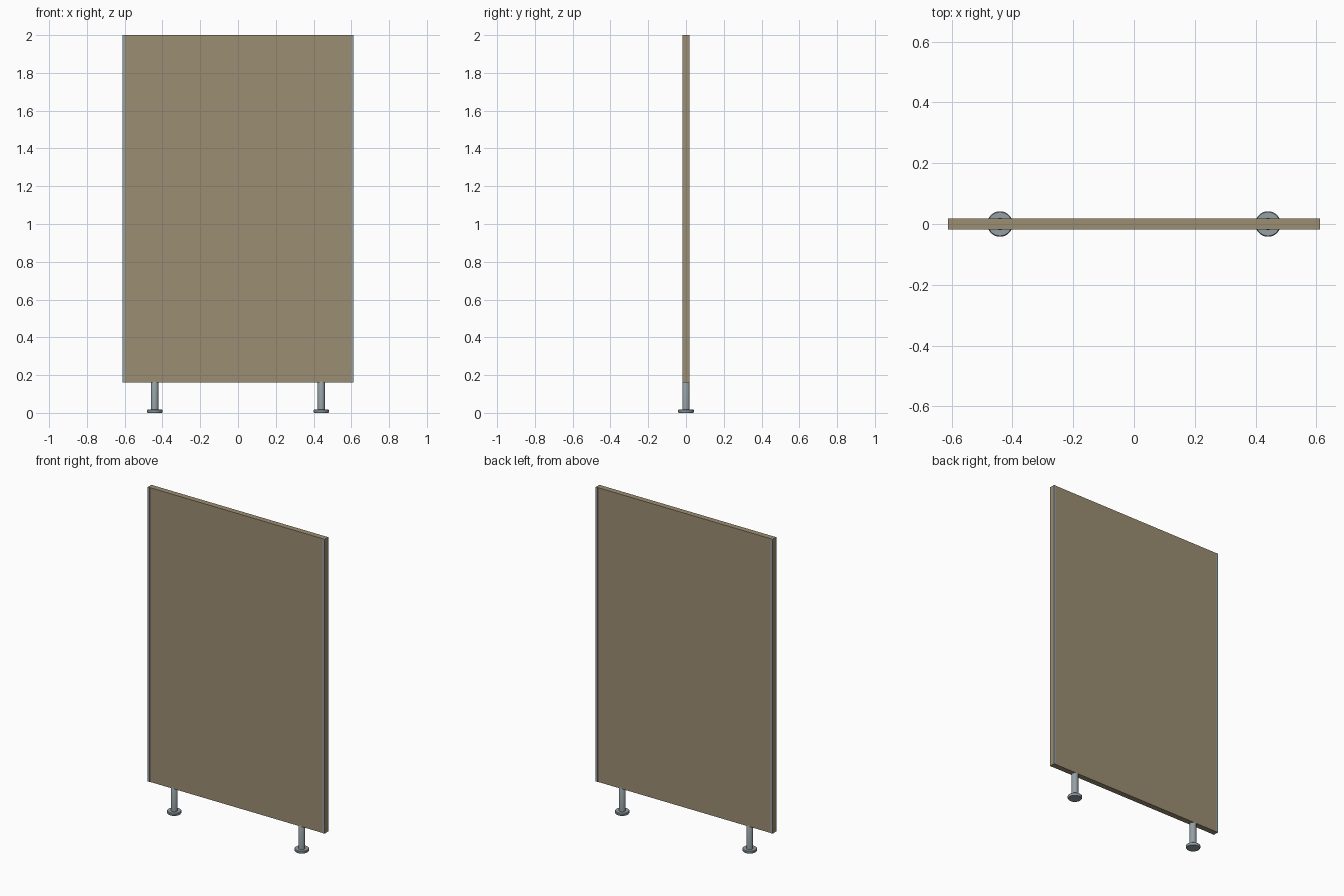
import bpy, bmesh, math

if "Cube" in bpy.data.objects:
    bpy.data.objects.remove(bpy.data.objects["Cube"])

def material(name, rgb):
    m = bpy.data.materials.new(name)
    m.diffuse_color = (*rgb, 1)
    m.use_nodes = True
    m.node_tree.nodes["Principled BSDF"].inputs["Base Color"].default_value = m.diffuse_color
    return m

wood = material("wood", (0.33, 0.27, 0.17))
metal = material("metal", (0.30, 0.35, 0.38))

def box(name, x0, x1, y0, y1, z0, z1, mat):
    bm = bmesh.new()
    bmesh.ops.create_cube(bm, size=1)
    for v in bm.verts:
        v.co.x = x1 if v.co.x > 0 else x0
        v.co.y = y1 if v.co.y > 0 else y0
        v.co.z = z1 if v.co.z > 0 else z0
    me = bpy.data.meshes.new(name)
    bm.to_mesh(me)
    bm.free()
    ob = bpy.data.objects.new(name, me)
    bpy.context.collection.objects.link(ob)
    me.materials.append(mat)
    return ob

def lathe(name, x, profile, mat, sides=32):
    bm = bmesh.new()
    rings = [[bm.verts.new((r * math.cos(2 * math.pi * i / sides),
                            r * math.sin(2 * math.pi * i / sides), z))
              for i in range(sides)] for r, z in profile]
    for a, b in zip(rings, rings[1:]):
        for i in range(sides):
            j = (i + 1) % sides
            bm.faces.new((a[i], a[j], b[j], b[i]))
    bm.faces.new(rings[0][::-1])
    bm.faces.new(rings[-1])
    me = bpy.data.meshes.new(name)
    bm.to_mesh(me)
    bm.free()
    ob = bpy.data.objects.new(name, me)
    ob.location.x = x
    bpy.context.collection.objects.link(ob)
    me.materials.append(mat)
    bpy.ops.object.select_all(action='DESELECT')
    ob.select_set(True)
    bpy.context.view_layer.objects.active = ob
    bpy.ops.object.shade_smooth_by_angle(angle=math.radians(35))
    return ob

# Main board
box("panel", -0.612, 0.612, -0.0175, 0.0175, 0.16, 2.0, wood)

for side, s in (("left", -1), ("right", 1)):
    # Thin edge trims on the front and back faces
    xs = sorted((s * 0.598, s * 0.612))
    box(side + "_front_trim", *xs, -0.0187, -0.0175, 0.16, 2.0, metal)
    box(side + "_back_trim", *xs, 0.0175, 0.0187, 0.16, 2.0, metal)
    # Post with a flat round foot
    lathe(side + "_leg", s * 0.441,
          [(0.038, 0), (0.042, 0.006), (0.042, 0.014), (0.039, 0.017),
           (0.0195, 0.017), (0.0195, 0.162), (0.017, 0.167)], metal)
